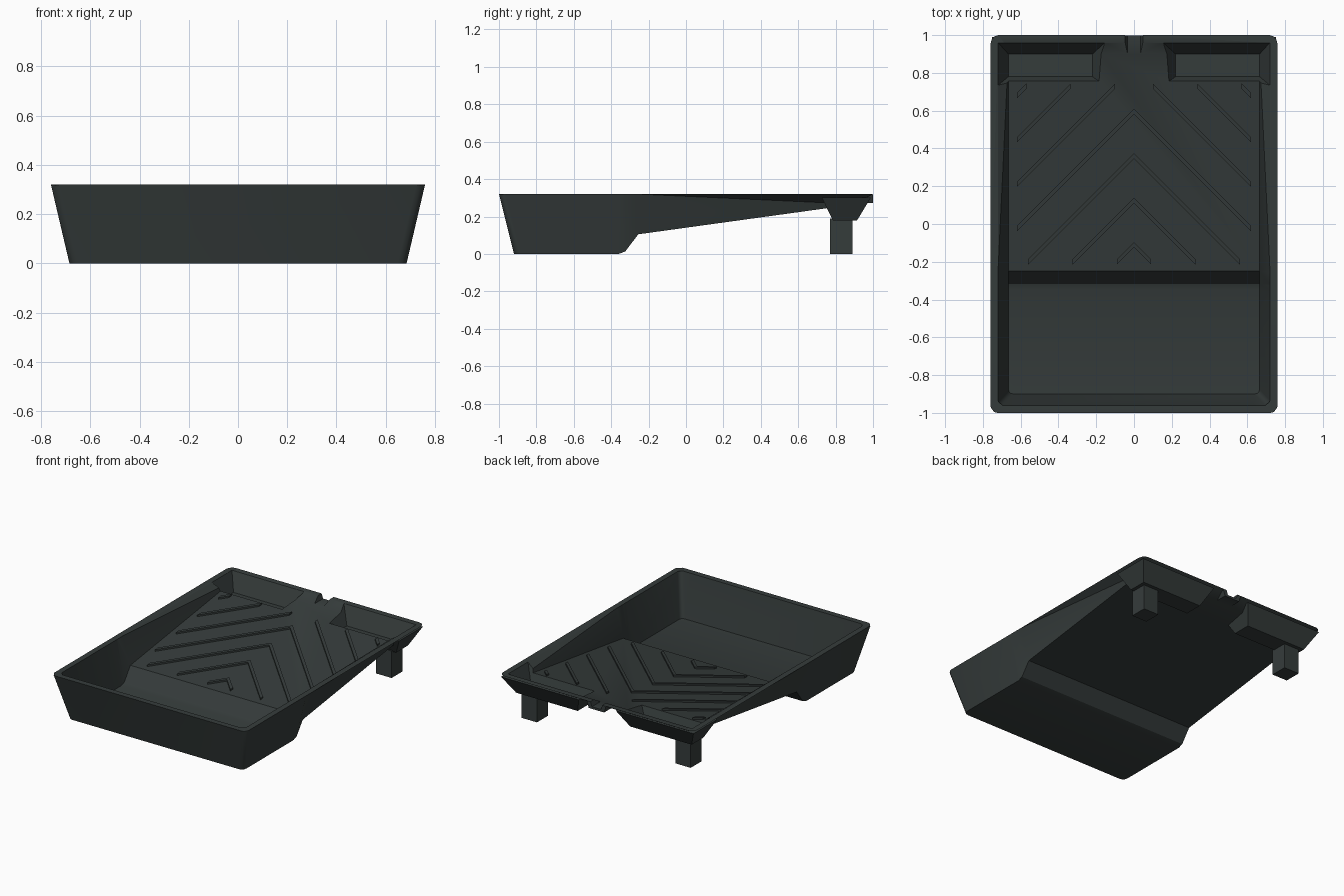
import bpy, bmesh

if "Cube" in bpy.data.objects:
    bpy.data.objects.remove(bpy.data.objects["Cube"])

plastic = bpy.data.materials.new("dark slate plastic")
plastic.diffuse_color = (0.036, 0.045, 0.044, 1)
plastic.use_nodes = True
plastic.node_tree.nodes["Principled BSDF"].inputs["Base Color"].default_value = plastic.diffuse_color


def make(name, bm):
    bmesh.ops.recalc_face_normals(bm, faces=bm.faces[:])
    me = bpy.data.meshes.new(name)
    bm.to_mesh(me)
    bm.free()
    me.materials.append(plastic)
    ob = bpy.data.objects.new(name, me)
    bpy.context.collection.objects.link(ob)
    return ob


def tray_solid(name, floor, w, rim_y, W, rim_z, radius):
    """Solid between a side profile of the floor (y, z) and a flat rectangular rim."""
    bm = bmesh.new()
    ys = [-rim_y] + [y for y, z in floor[1:-1]] + [rim_y]
    F = [[bm.verts.new((s * w, y, z)) for y, z in floor] for s in (-1, 1)]
    R = [[bm.verts.new((s * W, y, rim_z)) for y in ys] for s in (-1, 1)]
    for i in range(len(floor) - 1):
        for L in (F, R):
            bm.faces.new((L[0][i], L[0][i + 1], L[1][i + 1], L[1][i]))
        for f, r in zip(F, R):
            bm.faces.new((r[i], r[i + 1], f[i + 1]))
            bm.faces.new((r[i], f[i + 1], f[i]))
    for i in (0, -1):
        bm.faces.new((F[0][i], F[1][i], R[1][i], R[0][i]))
    bmesh.ops.recalc_face_normals(bm, faces=bm.faces[:])
    # rounded upright corners
    edges = [bm.edges.get((f[i], r[i])) for f, r in zip(F, R) for i in (0, -1)]
    bmesh.ops.bevel(bm, geom=edges, offset=radius, segments=3, profile=0.5, affect='EDGES')
    bmesh.ops.triangulate(bm, faces=[f for f in bm.faces if len(f.verts) > 4])
    return make(name, bm)


def frustum(name, lo, hi, z0, z1):
    """Block whose bottom and top rectangles are (x0, x1, y0, y1)."""
    bm = bmesh.new()
    rings = [[bm.verts.new((x, y, z)) for x, y in
              ((a, c), (b, c), (b, d), (a, d))] for (a, b, c, d), z in ((lo, z0), (hi, z1))]
    for r in rings:
        bm.faces.new(r)
    for i in range(4):
        j = (i + 1) % 4
        bm.faces.new((rings[0][i], rings[0][j], rings[1][j], rings[1][i]))
    return make(name, bm)


def mirrored(rect, s):
    a, b, c, d = rect
    return (a, b, c, d) if s > 0 else (-b, -a, c, d)


def combine(target, tool, op):
    m = target.modifiers.new(op, 'BOOLEAN')
    m.operation, m.solver, m.object = op, 'EXACT', tool
    bpy.context.view_layer.objects.active = target
    bpy.ops.object.modifier_apply(modifier=m.name)
    bpy.data.objects.remove(tool)


def ramp(y):
    return 0.125 + (y + 0.25) * 0.139


# outer shell
tray = tray_solid("tray", [(-0.92, 0), (-0.36, 0), (-0.325, 0.013), (-0.255, 0.105), (0.91, 0.266)],
                  0.685, 1.0, 0.76, 0.32, 0.035)
# foot pockets and pouring spout bulge on the underside
for s in (1, -1):
    combine(tray, frustum("pocket_shell", mirrored((0.205, 0.685, 0.785, 0.915), s),
                          mirrored((0.145, 0.751, 0.725, 0.989), s), 0.18, 0.303), 'UNION')
combine(tray, frustum("spout_shell", (-0.06, 0.06, 0.9, 0.999), (-0.075, 0.075, 0.9, 0.999),
                      0.272, 0.319), 'UNION')
# hollow inside, pockets and spout notch
combine(tray, tray_solid("hollow", [(-0.9, 0.02), (-0.35, 0.02), (-0.318, 0.032), (-0.25, 0.125),
                                    (0.9, ramp(0.9))], 0.665, 0.96, 0.72, 0.3205, 0.025), 'DIFFERENCE')
for s in (1, -1):
    combine(tray, frustum("pocket_hollow", mirrored((0.22, 0.665, 0.78, 0.9), s),
                          mirrored((0.155, 0.719, 0.735, 0.959), s), 0.2, 0.3203), 'DIFFERENCE')
combine(tray, frustum("spout_notch", (-0.035, 0.035, 0.88, 1.1), (-0.05, 0.05, 0.88, 1.1),
                      0.287, 0.33), 'DIFFERENCE')
bpy.ops.object.select_all(action='DESELECT')
tray.select_set(True)
bpy.context.view_layer.objects.active = tray
bpy.ops.object.shade_smooth_by_angle(angle=0.56)

# rear feet
for s, side in ((1, "right"), (-1, "left")):
    r = mirrored((0.54, 0.66, 0.77, 0.89), s)
    frustum(side + "_foot", r, r, 0, 0.19)

# chevron ridges on the ramp, clipped to a rectangle
bm = bmesh.new()
h = 0.014
for k in range(7):
    apex = -0.11 + 0.235 * k
    x0, x1 = max(0, apex - 0.73), min(0.62, apex + 0.2)
    for s in (1, -1):
        plan = [(x0, apex - x0 - h), (x1, apex - x1 - h), (x1, apex - x1 + h), (x0, apex - x0 + h)]
        lo, hi = [[bm.verts.new((s * x, y, ramp(y) + dz)) for x, y in plan] for dz in (-0.005, 0.012)]
        bm.faces.new(lo)
        bm.faces.new(hi)
        for i in range(4):
            j = (i + 1) % 4
            bm.faces.new((lo[i], lo[j], hi[j], hi[i]))
make("roller_ridges", bm)
